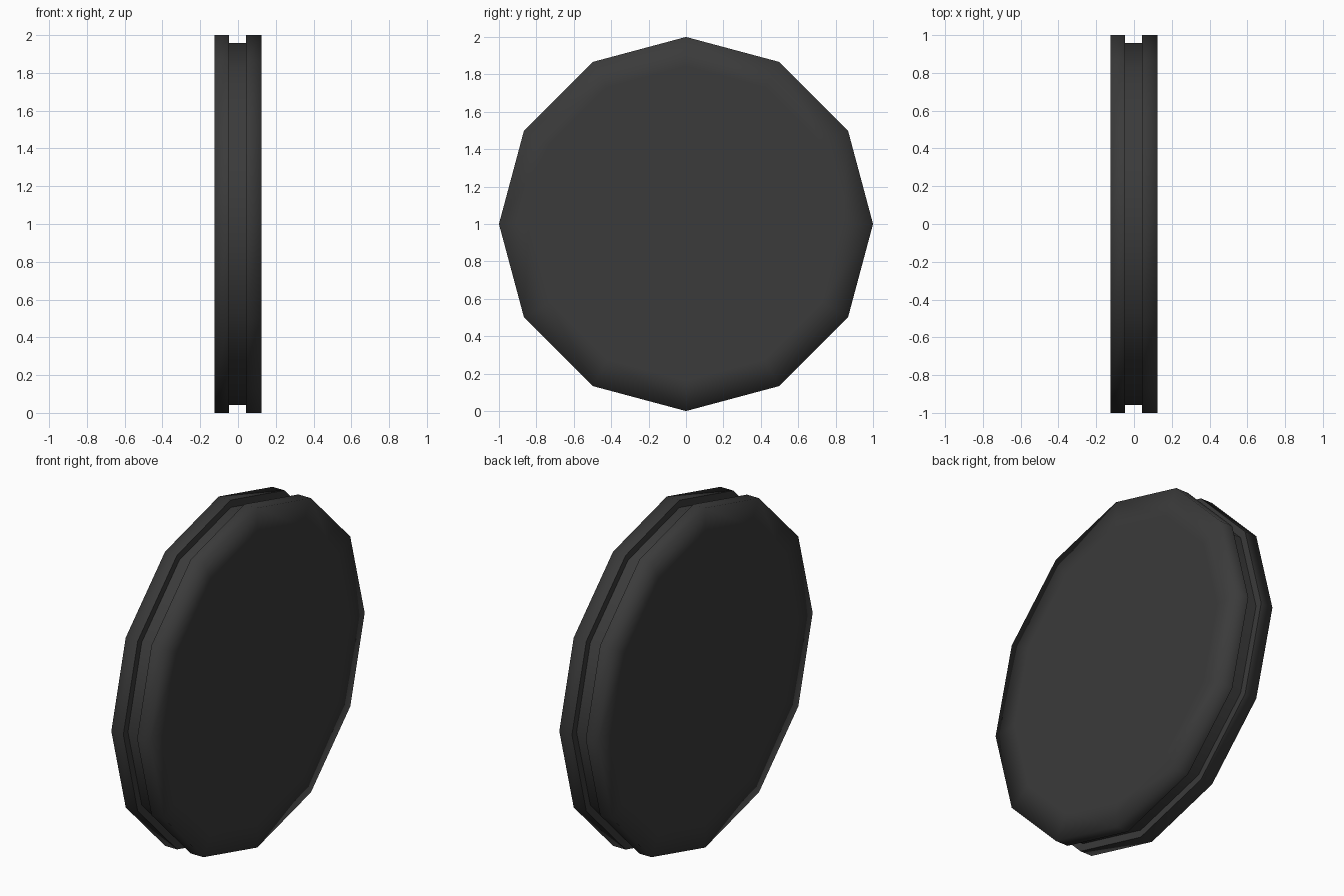
import bpy, bmesh, math

if "Cube" in bpy.data.objects:
    bpy.data.objects.remove(bpy.data.objects["Cube"])

SIDES = 12

# One flat colour
dark = bpy.data.materials.new("dark_rubber")
dark.diffuse_color = (0.043, 0.043, 0.043, 1)
dark.use_nodes = True
dark.node_tree.nodes["Principled BSDF"].inputs["Base Color"].default_value = dark.diffuse_color

# Half profile as (x, radius): side disc, rim, flange, groove, flange, rim, side disc
profile = [(-0.125, 0.84), (-0.125, 1.0), (-0.047, 1.0), (-0.047, 0.957),
           (0.043, 0.957), (0.043, 1.0), (0.125, 1.0), (0.125, 0.84)]

# Twelve-sided grooved wheel turned around the x axis
bm = bmesh.new()
rings = []
for x, r in profile:
    rings.append([bm.verts.new((x, r * math.sin(a), 1 + r * math.cos(a)))
                  for a in (2 * math.pi * i / SIDES for i in range(SIDES))])
for a, b in zip(rings, rings[1:]):
    for i in range(SIDES):
        j = (i + 1) % SIDES
        bm.faces.new((a[i], a[j], b[j], b[i]))

# Flat side discs
bm.faces.new(rings[0])
bm.faces.new(rings[-1])
bmesh.ops.recalc_face_normals(bm, faces=bm.faces)

# Soft shading with crisp groove edges
groove_edge_x = (-0.047, 0.043)
for f in bm.faces:
    f.smooth = True
for e in bm.edges:
    xs = [v.co.x for v in e.verts]
    if abs(xs[0] - xs[1]) < 1e-5 and min(abs(xs[0] - g) for g in groove_edge_x) < 1e-4:
        e.smooth = abs(e.verts[0].co.y - e.verts[1].co.y) < 1e-6

mesh = bpy.data.meshes.new("grooved_wheel")
bm.to_mesh(mesh)
bm.free()
mesh.materials.append(dark)
wheel = bpy.data.objects.new("grooved_wheel", mesh)
bpy.context.collection.objects.link(wheel)
